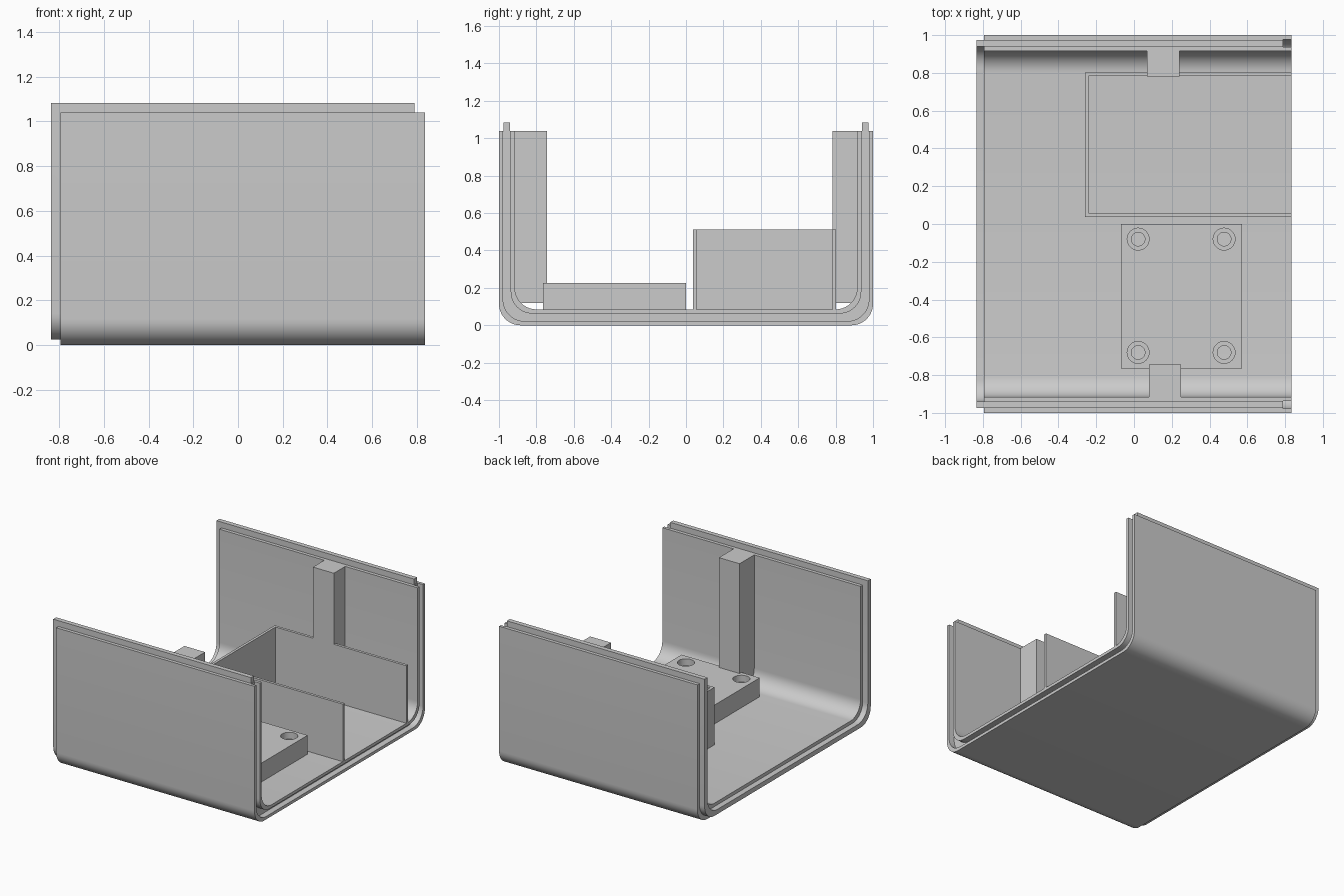
import bpy, bmesh
from math import pi, cos, sin, radians
from mathutils import Vector

cube = bpy.data.objects.get("Cube")
if cube:
    bpy.data.objects.remove(cube, do_unlink=True)

grey = bpy.data.materials.new("light grey plastic")
grey.use_nodes = True
GREY = (0.6, 0.6, 0.6, 1)
grey.diffuse_color = GREY
grey.node_tree.nodes["Principled BSDF"].inputs["Base Color"].default_value = GREY


def prism(name, points, axis, lo, hi):
    """Extrude a 2D outline along x (points are y, z) or z (points are x, y)."""
    bm = bmesh.new()
    place = (lambda p: (lo, *p)) if axis == "x" else (lambda p: (*p, lo))
    face = bm.faces.new([bm.verts.new(place(p)) for p in points])
    move = Vector((hi - lo, 0, 0)) if axis == "x" else Vector((0, 0, hi - lo))
    new = bmesh.ops.extrude_face_region(bm, geom=[face])["geom"]
    bmesh.ops.translate(bm, vec=move, verts=[v for v in new if isinstance(v, bmesh.types.BMVert)])
    bmesh.ops.recalc_face_normals(bm, faces=bm.faces)
    mesh = bpy.data.meshes.new(name)
    bm.to_mesh(mesh)
    bm.free()
    mesh.materials.append(grey)
    obj = bpy.data.objects.new(name, mesh)
    bpy.context.collection.objects.link(obj)
    return obj


def block(name, x0, x1, y0, y1, z0, z1):
    return prism(name, [(x0, y0), (x1, y0), (x1, y1), (x0, y1)], "z", z0, z1)


def disc(x, y, r, n=32):
    return [(x + r * cos(2 * pi * i / n), y + r * sin(2 * pi * i / n)) for i in range(n)]


def u_line(inset, top, r=0.115, steps=10):
    """Open U path with rounded lower corners, inset from the outer skin."""
    half = [(1 - inset, top)]
    for i in range(steps + 1):
        a = pi / 2 * i / steps
        half.append((1 - inset - r + r * cos(a), inset + r - r * sin(a)))
    return half + [(-y, z) for y, z in reversed(half)]


def u_shell(name, outer, inner, top, x0, x1):
    return prism(name, u_line(outer, top) + u_line(inner, top)[::-1], "x", x0, x1)


def boolean(obj, tool, operation):
    mod = obj.modifiers.new(operation.title(), "BOOLEAN")
    mod.operation, mod.object, mod.solver = operation, tool, "EXACT"
    bpy.context.view_layer.objects.active = obj
    bpy.ops.object.modifier_apply(modifier=mod.name)
    bpy.data.objects.remove(tool, do_unlink=True)


def smooth(obj):
    bpy.ops.object.select_all(action="DESELECT")
    obj.select_set(True)
    bpy.context.view_layer.objects.active = obj
    bpy.ops.object.shade_smooth_by_angle(angle=radians(30))


RIM, FLOOR, END = 1.04, 0.085, 0.835

# U-shaped housing with a groove in one end and a tongue on the other end and rims
housing = u_shell("housing", 0, FLOOR, RIM, -0.793, END)
boolean(housing, u_shell("groove_cutter", 0.022, 0.063, 1.2, 0.79, 0.9), "DIFFERENCE")
boolean(housing, u_shell("tongue", 0.025, 0.06, 1.083, -END, 0.788), "UNION")
smooth(housing)

# Mounting platform with four stepped screw holes
platform = block("mounting_platform", -0.07, 0.572, -0.765, 0, FLOOR, 0.225)
for x in (0.022, 0.477):
    for y in (-0.08, -0.68):
        boolean(platform, prism("counterbore", disc(x, y, 0.058), "z", 0.175, 0.3), "DIFFERENCE")
        boolean(platform, prism("screw_hole", disc(x, y, 0.036), "z", 0, 0.3), "DIFFERENCE")
smooth(platform)

# Thin-walled compartment, open towards the grooved end
x0, x1, y0, y1, wall = -0.26, END, 0.037, 0.803, 0.02
prism("compartment_wall",
      [(x0, y0), (x1, y0), (x1, y0 + wall), (x0 + wall, y0 + wall),
       (x0 + wall, y1 - wall), (x1, y1 - wall), (x1, y1), (x0, y1)],
      "z", FLOOR, 0.512)

# Pillars against the two side walls
block("back_pillar", 0.068, 0.24, 0.782, 1 - FLOOR, 0.12, RIM)
block("front_pillar", 0.08, 0.25, FLOOR - 1, -0.743, 0.12, RIM)
